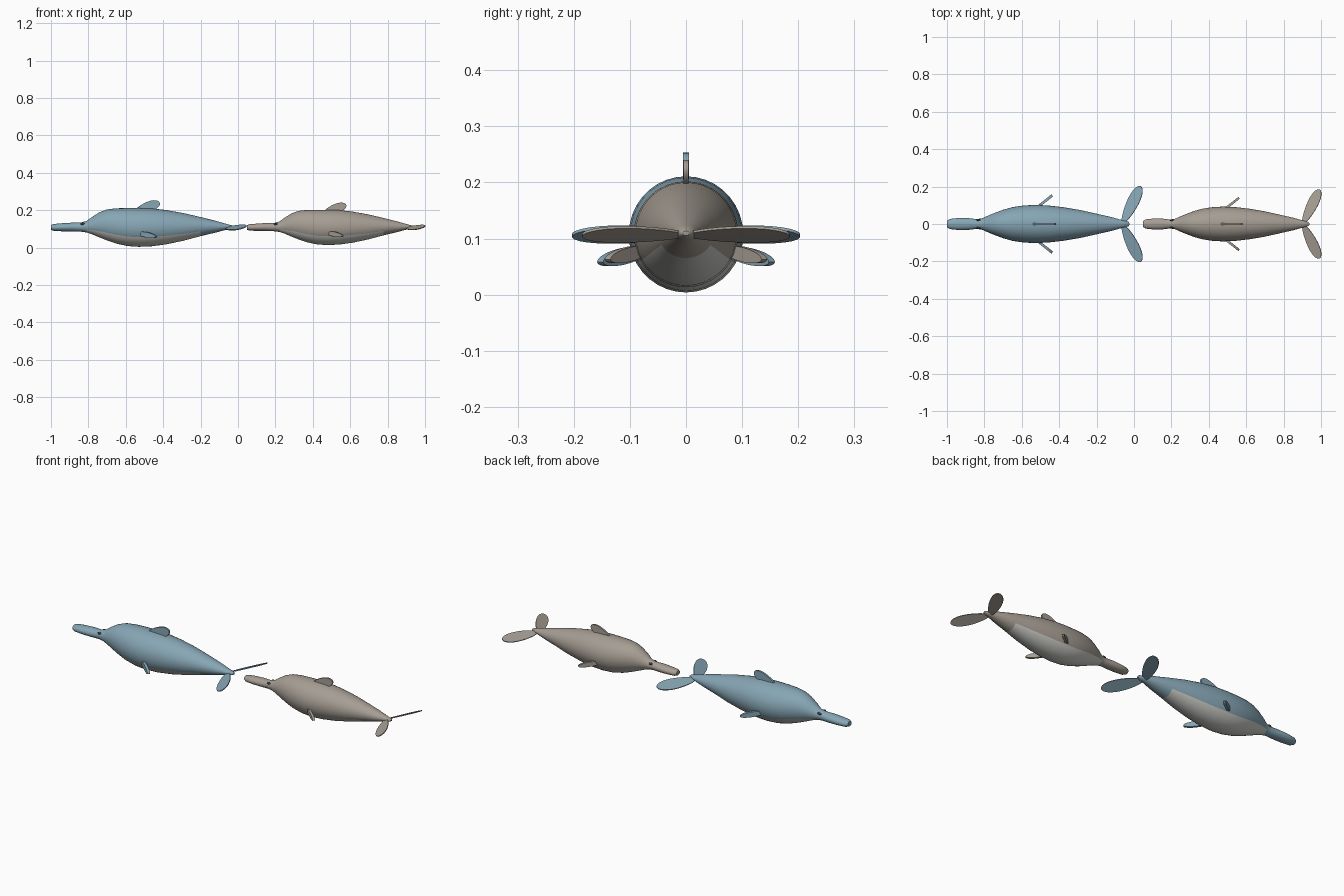
import bpy, bmesh, math
from mathutils import Vector, Matrix
from math import sin, cos, pi, radians

if "Cube" in bpy.data.objects:
    bpy.data.objects.remove(bpy.data.objects["Cube"])


def material(name, rgb):
    m = bpy.data.materials.new(name)
    m.diffuse_color = (*rgb, 1)
    m.use_nodes = True
    m.node_tree.nodes["Principled BSDF"].inputs["Base Color"].default_value = m.diffuse_color
    return m


blue = material("slate_blue", (0.24, 0.38, 0.46))
taupe = material("warm_grey", (0.38, 0.34, 0.295))
pale = material("pale_belly", (0.60, 0.60, 0.57))
dark = material("dark_eye", (0.05, 0.055, 0.06))

SIDES = 36
# x, half width, bottom z, top z
SECTIONS = [
    (-1.0, 0.017, 0.094, 0.121), (-0.985, 0.027, 0.089, 0.126),
    (-0.94, 0.032, 0.087, 0.130), (-0.89, 0.032, 0.086, 0.133),
    (-0.84, 0.026, 0.085, 0.134), (-0.81, 0.031, 0.081, 0.142),
    (-0.78, 0.045, 0.071, 0.164), (-0.74, 0.061, 0.054, 0.189),
    (-0.70, 0.076, 0.038, 0.204), (-0.65, 0.090, 0.021, 0.210),
    (-0.59, 0.099, 0.008, 0.211), (-0.53, 0.102, 0.004, 0.211),
    (-0.46, 0.099, 0.007, 0.209), (-0.38, 0.090, 0.018, 0.200),
    (-0.29, 0.075, 0.037, 0.184), (-0.20, 0.055, 0.061, 0.163),
    (-0.12, 0.037, 0.080, 0.143), (-0.06, 0.020, 0.096, 0.126),
    (-0.03, 0.012, 0.102, 0.118), (-0.025, 0.006, 0.105, 0.114),
]


def finish(bm, name, mats, place):
    bmesh.ops.recalc_face_normals(bm, faces=bm.faces)
    bm.transform(place)
    me = bpy.data.meshes.new(name)
    bm.to_mesh(me)
    bm.free()
    for m in mats:
        me.materials.append(m)
    ob = bpy.data.objects.new(name, me)
    bpy.context.collection.objects.link(ob)
    bpy.context.view_layer.objects.active = ob
    ob.select_set(True)
    bpy.ops.object.shade_smooth_by_angle(angle=radians(40))
    ob.select_set(False)
    return ob


def body(name, skin, place):
    bm = bmesh.new()
    rings = []
    for x, w, lo, hi in SECTIONS:
        c, h = (lo + hi) / 2, (hi - lo) / 2
        rings.append([bm.verts.new((x, w * cos(2 * pi * i / SIDES), c + h * sin(2 * pi * i / SIDES)))
                      for i in range(SIDES)])
    for k in range(len(rings) - 1):
        a, b = rings[k], rings[k + 1]
        for i in range(SIDES):
            j = (i + 1) % SIDES
            f = bm.faces.new((a[i], a[j], b[j], b[i]))
            # pale underside, cut off square before the tail
            mid_x = (SECTIONS[k][0] + SECTIONS[k + 1][0]) / 2
            if sin(2 * pi * (i + 0.5) / SIDES) < -0.5 and -0.82 < mid_x < -0.2:
                f.material_index = 1
    bm.faces.new(rings[0])
    bm.faces.new(rings[-1])
    return finish(bm, name, [skin, pale], place)


def blade(name, skin, place, root, tip, across, half_width, thick, flare):
    """Flat rounded fin from root to tip, wider toward the tip with flare."""
    root, tip = Vector(root), Vector(tip)
    along = (tip - root) / 2
    mid = (root + tip) / 2
    d = along.normalized()
    across = Vector(across)
    across = (across - d * across.dot(d)).normalized()
    off = d.cross(across) * thick / 2
    bm = bmesh.new()
    n = 28
    sides = []
    for s in (-1, 1):
        ring = []
        for i in range(n):
            t = 2 * pi * i / n
            w = half_width * sin(t) * (1 + flare * cos(t))
            ring.append(bm.verts.new(mid + along * cos(t) + across * w + off * s))
        bm.faces.new(ring)
        sides.append(ring)
    for i in range(n):
        j = (i + 1) % n
        bm.faces.new((sides[0][i], sides[0][j], sides[1][j], sides[1][i]))
    return finish(bm, name, [skin], place)


def eye(name, place, side):
    bm = bmesh.new()
    bmesh.ops.create_uvsphere(bm, u_segments=12, v_segments=8, radius=1)
    bm.transform(Matrix.Translation((-0.83, side * 0.021, 0.126))
                 @ Matrix.Diagonal((0.012, 0.006, 0.007, 1)))
    return finish(bm, name, [dark], place)


def dolphin(label, skin, place):
    body(label + "_body", skin, place)
    blade(label + "_back_fin", skin, place, (-0.55, 0, 0.195), (-0.418, 0, 0.239),
          (0, 0, 1), 0.026, 0.010, 0.25)
    for s, word in ((-1, "right"), (1, "left")):
        blade(f"{label}_{word}_flipper", skin, place, (-0.535, s * 0.075, 0.078),
              (-0.437, s * 0.153, 0.058), (0, 0, 1), 0.014, 0.014, 0.0)
        blade(f"{label}_{word}_fluke", skin, place, (-0.062, s * 0.002, 0.106),
              (0.036, s * 0.202, 0.108), (0.88, -s * 0.47, 0.45), 0.033, 0.005, 0.25)
        eye(f"{label}_{word}_eye", place, s)


# Large leading animal and a smaller one following
dolphin("large", blue, Matrix.Identity(4))
pivot = Vector((-1, 0, 0.11))
dolphin("small", taupe, Matrix.Translation((0.048, 0, 0.11)) @ Matrix.Scale(0.912, 4)
        @ Matrix.Translation(-pivot))
